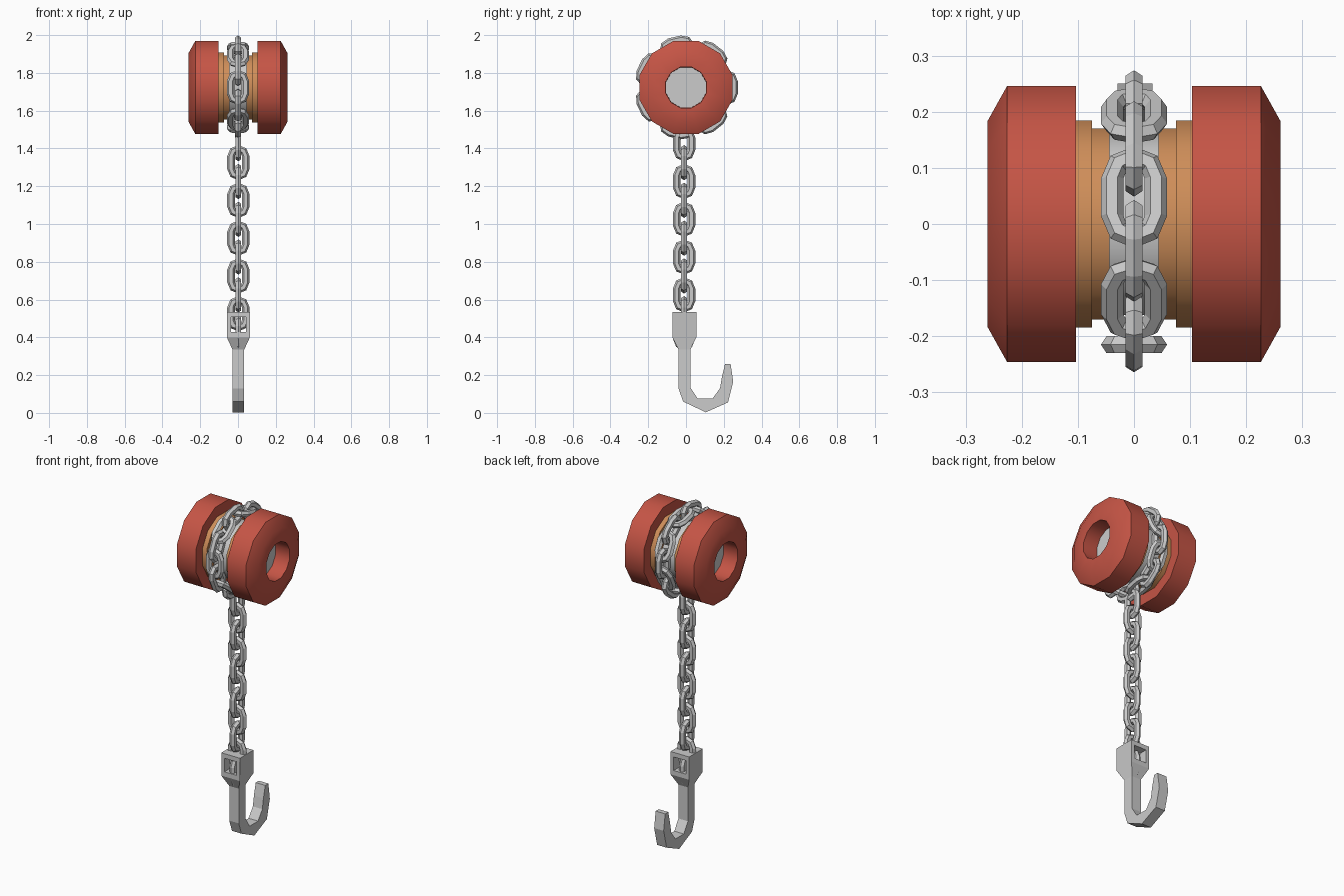
import bpy, math
from mathutils import Matrix, Vector

if "Cube" in bpy.data.objects:
    bpy.data.objects.remove(bpy.data.objects["Cube"])

CZ = 1.723      # drum axis height
SIDES = 12


def material(name, color):
    m = bpy.data.materials.new(name)
    m.diffuse_color = color
    m.use_nodes = True
    m.node_tree.nodes["Principled BSDF"].inputs["Base Color"].default_value = m.diffuse_color
    return m


red = material("red_paint", (0.56, 0.09, 0.06, 1))
orange = material("copper_orange", (0.62, 0.27, 0.10, 1))


def make_object(name, verts, faces, mat=None):
    me = bpy.data.meshes.new(name)
    me.from_pydata(verts, [], faces)
    if mat:
        me.materials.append(mat)
    ob = bpy.data.objects.new(name, me)
    bpy.context.collection.objects.link(ob)
    return ob


def recalc(ob):
    bpy.ops.object.select_all(action='DESELECT')
    bpy.context.view_layer.objects.active = ob
    ob.select_set(True)
    bpy.ops.object.mode_set(mode='EDIT')
    bpy.ops.mesh.select_all(action='SELECT')
    bpy.ops.mesh.normals_make_consistent(inside=False)
    bpy.ops.object.mode_set(mode='OBJECT')


def lathe(name, profile, mat=None, closed=True):
    """Revolve (x, radius) points about the drum axis; open profiles get end caps."""
    n = len(profile)
    verts, faces = [], []
    for i in range(SIDES):
        a = 2 * math.pi * (i + 0.5) / SIDES
        verts += [(x, r * math.cos(a), CZ + r * math.sin(a)) for x, r in profile]
    for i in range(SIDES):
        j = (i + 1) % SIDES
        for k in range(n if closed else n - 1):
            l = (k + 1) % n
            faces.append((i * n + k, i * n + l, j * n + l, j * n + k))
    if not closed:
        faces.append([i * n for i in range(SIDES)])
        faces.append([i * n + n - 1 for i in range(SIDES)])
    ob = make_object(name, verts, faces, mat)
    recalc(ob)
    bpy.ops.object.shade_smooth_by_angle(angle=math.radians(35))
    return ob


# Drum: red flanges, orange collars, grey core and axle
for side, s in (("left", -1), ("right", 1)):
    lathe(side + "_flange", [(s * x, r) for x, r in (
        (0.103, 0.11), (0.103, 0.255), (0.226, 0.255), (0.261, 0.19), (0.261, 0.112), (0.17, 0.11))], red)
    lathe(side + "_collar", [(s * x, r) for x, r in (
        (0.044, 0.11), (0.044, 0.176), (0.075, 0.176), (0.075, 0.191), (0.105, 0.191), (0.105, 0.11))], orange)
lathe("axle", [(-0.17, 0.111), (0.17, 0.111)], closed=False)
lathe("drum_core", [(-0.045, 0.168), (0.045, 0.168)], closed=False)


# Chain link: six-sided wire swept round a long oval in the xz plane
def link_mesh():
    verts, faces = [], []
    path = []
    for end, start in ((1, 0), (-1, 180)):
        for k in range(5):
            a = math.radians(start + 45 * k)
            d = Vector((math.cos(a), 0, math.sin(a)))
            path.append((d * 0.039 + Vector((0, 0, end * 0.034)), d))
    m = len(path)
    for p, d in path:
        for k in range(6):
            b = math.radians(60 * k)
            verts.append(p + d * 0.02 * math.cos(b) + Vector((0, 0.0175 * math.sin(b), 0)))
    for i in range(m):
        j = (i + 1) % m
        for k in range(6):
            l = (k + 1) % 6
            faces.append((i * 6 + k, j * 6 + k, j * 6 + l, i * 6 + l))
    ob = make_object("chain_link", verts, faces)
    recalc(ob)
    me = ob.data
    bpy.data.objects.remove(ob)
    return me


link = link_mesh()
turn = Matrix.Rotation(math.pi / 2, 4, 'Z')


def add_link(name, mat):
    ob = bpy.data.objects.new(name, link)
    ob.matrix_world = mat
    bpy.context.collection.objects.link(ob)


# Chain wound round the drum: 14 alternating links
for i in range(14):
    a = 2 * math.pi * i / 14
    m = Matrix.Translation((0, 0.215 * math.cos(a), CZ + 0.215 * math.sin(a))) @ Matrix.Rotation(a, 4, 'X')
    add_link("wound_link", m @ turn if i % 2 == 0 else m)

# Hanging chain
for i in range(11):
    m = Matrix.Translation((0.002, -0.01, 0.425 + 0.1 * i))
    add_link("hanging_link", m @ turn if i % 2 == 0 else m)


# Hook: shank outline in (y, z), extruded along x
def plate(name, outline, half):
    n = len(outline)
    verts = [(s * half(z) + 0.002, y, z) for s in (-1, 1) for y, z in outline]
    faces = [list(range(n)), list(range(n, 2 * n))]
    faces += [(i, (i + 1) % n, n + (i + 1) % n, n + i) for i in range(n)]
    ob = make_object(name, verts, faces)
    recalc(ob)
    return ob


plate("hook", [(0.023, 0.335), (0.023, 0.135), (0.062, 0.075), (0.14, 0.075), (0.18, 0.13), (0.19, 0.19),
               (0.207, 0.26), (0.236, 0.26), (0.25, 0.165), (0.222, 0.055), (0.105, 0.003),
               (-0.015, 0.06), (-0.04, 0.13), (-0.04, 0.335)], lambda z: 0.031)

# Hook head: tapered block with a window through it
head = plate("hook_head", [(-0.04, 0.335), (0.023, 0.335), (0.055, 0.40), (0.055, 0.535), (-0.072, 0.535),
                           (-0.072, 0.40)], lambda z: 0.031 if z < 0.35 else 0.061)
bpy.ops.mesh.primitive_cube_add(size=1, location=(0.002, 0, 0.468))
cutter = bpy.context.object
cutter.name = "window_cutter"
cutter.scale = (0.08, 0.4, 0.08)
cutter.hide_render = True
cutter.hide_set(True)
mod = head.modifiers.new("window", 'BOOLEAN')
mod.operation = 'DIFFERENCE'
mod.solver = 'EXACT'
mod.object = cutter
bpy.context.view_layer.update()
bpy.context.view_layer.objects.active = head
head.select_set(True)
bpy.ops.object.modifier_apply(modifier="window")
bpy.data.objects.remove(cutter)
